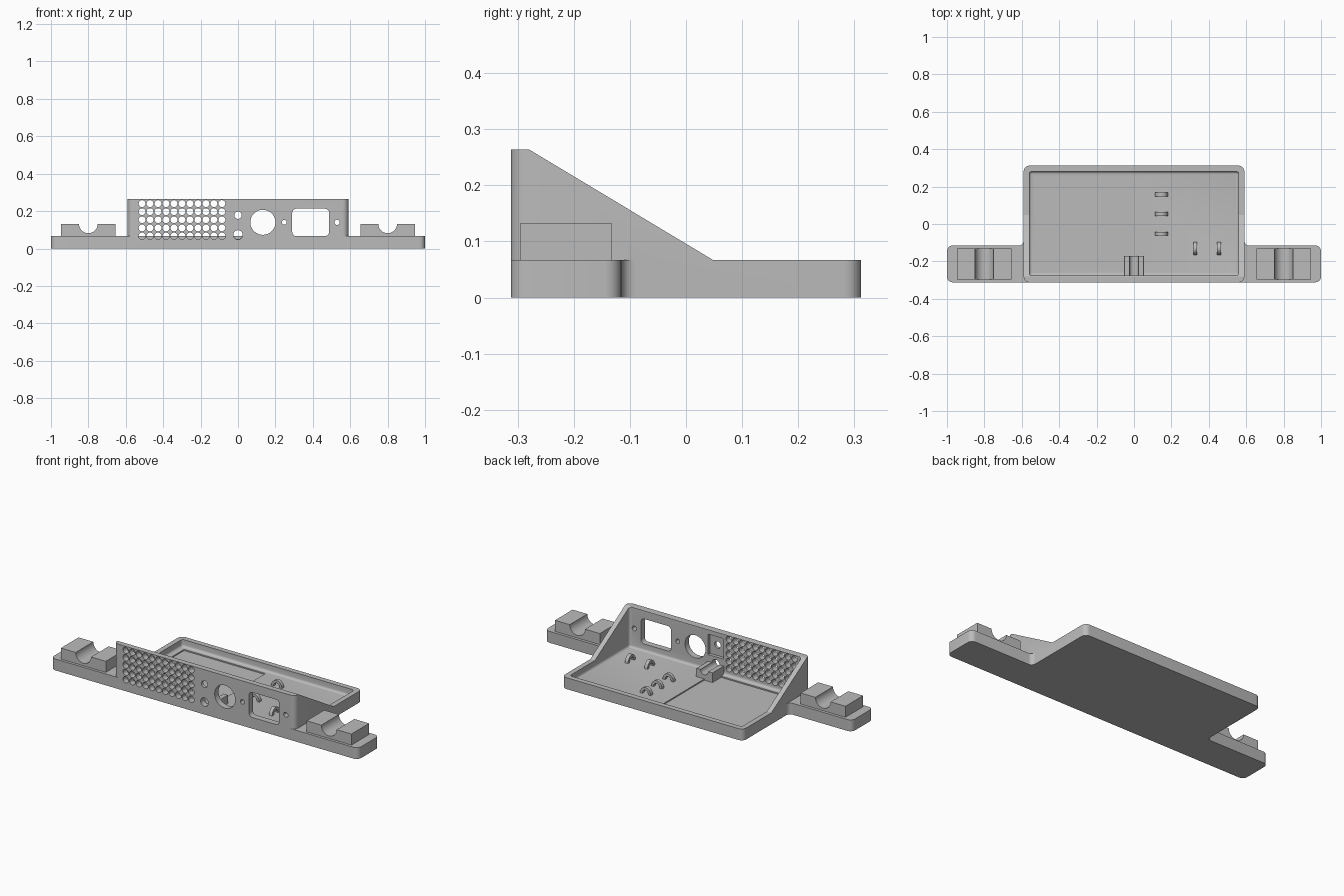
import bpy, bmesh, math
from mathutils import Vector

default = bpy.data.objects.get("Cube")
if default:
    bpy.data.objects.remove(default, do_unlink=True)

grey = bpy.data.materials.new("matte_grey")
grey.use_nodes = True
grey.diffuse_color = (0.5, 0.5, 0.5, 1)
grey.node_tree.nodes["Principled BSDF"].inputs["Base Color"].default_value = (0.5, 0.5, 0.5, 1)


def circle(cx, cy, r, n=24):
    return [(cx + r * math.cos(2 * math.pi * i / n), cy + r * math.sin(2 * math.pi * i / n))
            for i in range(n)]


def rounded(x0, x1, y0, y1, r, n=6):
    pts = []
    corners = [(x1 - r, y1 - r), (x0 + r, y1 - r), (x0 + r, y0 + r), (x1 - r, y0 + r)]
    for k, (cx, cy) in enumerate(corners):
        for i in range(n + 1):
            a = math.pi / 2 * (k + i / n)
            pts.append((cx + r * math.cos(a), cy + r * math.sin(a)))
    return pts


# Maps a 2D outline point and an extrusion depth to space
PLACE = {"x": lambda u, v, d: (d, u, v),
         "y": lambda u, v, d: (u, d, v),
         "z": lambda u, v, d: (u, v, d)}


def prism(name, outlines, axis, a, b, bottom_bevel=0):
    """Extrude one or more closed outlines along an axis from a to b."""
    bm = bmesh.new()
    along = Vector(PLACE[axis](0, 0, b - a))
    for pts in outlines:
        face = bm.faces.new([bm.verts.new(PLACE[axis](u, v, a)) for u, v in pts])
        new = bmesh.ops.extrude_face_region(bm, geom=[face], use_keep_orig=True)["geom"]
        bmesh.ops.translate(bm, vec=along, verts=[g for g in new if isinstance(g, bmesh.types.BMVert)])
    if bottom_bevel:
        edges = [e for e in bm.edges if all(abs(v.co.z - a) < 1e-6 for v in e.verts)]
        bmesh.ops.bevel(bm, geom=edges, offset=bottom_bevel, segments=4, profile=0.5, affect='EDGES')
    bmesh.ops.recalc_face_normals(bm, faces=bm.faces)
    mesh = bpy.data.meshes.new(name)
    bm.to_mesh(mesh)
    bm.free()
    mesh.materials.append(grey)
    obj = bpy.data.objects.new(name, mesh)
    bpy.context.collection.objects.link(obj)
    return obj


def activate(obj):
    bpy.ops.object.select_all(action='DESELECT')
    obj.select_set(True)
    bpy.context.view_layer.objects.active = obj


def combine(obj, other, operation='DIFFERENCE'):
    other.hide_render = True
    mod = obj.modifiers.new("combine", 'BOOLEAN')
    mod.operation, mod.solver, mod.object = operation, 'EXACT', other
    activate(obj)
    bpy.ops.object.modifier_apply(modifier=mod.name)
    bpy.data.objects.remove(other, do_unlink=True)


def smooth(obj):
    activate(obj)
    bpy.ops.object.shade_smooth_by_angle(angle=math.radians(30))


FLOOR, RIM, TOP = 0.025, 0.067, 0.264
FRONT, BACK, HALF = -0.312, 0.312, 0.59

# Tray body: rounded block, sloped sides, flat mounting bar
body = prism("tray_body", [rounded(-HALF, HALF, FRONT, BACK, 0.03)], "z", 0, TOP)
slope = [(-0.28, TOP), (0.048, RIM), (0.5, RIM), (0.5, 0.5), (-0.28, 0.5)]
combine(body, prism("slope_cutter", [slope], "x", -1, 1))
bar = prism("mounting_bar", [rounded(-1, 1, FRONT, -0.115, 0.03)], "z", 0, RIM)
combine(body, bar, 'UNION')

# Concave fillets where the bar meets the tray
for s in (-1, 1):
    r = 0.025
    arc = [(s * (HALF + r - r * math.cos(t)), -0.115 + r - r * math.sin(t))
           for t in [math.pi / 2 * i / 6 for i in range(7)]]
    inner = [(s * (HALF + r), -0.13), (s * (HALF - 0.02), -0.13), (s * (HALF - 0.02), -0.115 + r)]
    combine(body, prism("fillet", [arc + inner], "z", 0, RIM), 'UNION')

# Hollow interior with rounded floor edge and a shallow bay on the right
combine(body, prism("cavity_cutter", [rounded(-0.56, 0.56, -0.276, 0.281, 0.015)],
                    "z", FLOOR, 0.5, 0.014))
combine(body, prism("bay_cutter", [rounded(-0.53, 0.0, -0.25, 0.255, 0.005)],
                    "z", FLOOR - 0.007, FLOOR + 0.01))

# Thinned pocket behind the indicator hole
combine(body, prism("pocket_cutter", [rounded(-0.05, 0.05, 0.115, 0.235, 0.003)],
                    "y", -0.295, -0.25))

# Front panel openings
vents = [circle(-0.513 + 0.0427 * c, 0.067 + 0.0433 * r, 0.0185, 16)
         for c in range(11) for r in range(5)]
ports = [circle(0, 0.178, 0.02), circle(0, 0.073, 0.025),
         circle(0.133, 0.14, 0.067, 40), circle(0.247, 0.14, 0.013),
         circle(0.53, 0.14, 0.014), rounded(0.29, 0.487, 0.066, 0.213, 0.022)]
combine(body, prism("panel_cutter", vents + ports, "y", -0.4, -0.262))
smooth(body)

# Cable rest behind the lower hole
rest = prism("cable_rest", [rounded(-0.053, 0.053, FLOOR - 0.01, 0.075, 0.003)], "y", -0.277, -0.17)
combine(rest, prism("rest_cutter", [circle(0, 0.075, 0.025)], "y", -0.3, -0.1))
smooth(rest)

# Grooved cradles on both ends of the bar
for side, s in (("right", -1), ("left", 1)):
    outline = [(s * 0.8 + x, z) for x, z in
               ((-0.146, RIM - 0.005), (0.146, RIM - 0.005), (0.146, 0.132), (-0.146, 0.132))]
    cradle = prism(side + "_cradle", [outline], "y", -0.296, -0.132)
    combine(cradle, prism("groove_cutter", [circle(s * 0.8, 0.132, 0.05, 40)], "y", -0.4, 0))
    smooth(cradle)


# Small cable tie arches on the floor
def arch(name, u, axis, depth):
    angles = [math.pi * i / 12 for i in range(13)]
    ring = [(u + 0.035 * math.cos(t), FLOOR + 0.04 * math.sin(t)) for t in angles]
    ring += [(u + 0.02 * math.cos(t), FLOOR + 0.024 * math.sin(t)) for t in reversed(angles)]
    smooth(prism(name, [ring], axis, depth - 0.01, depth + 0.01))


for i, y in enumerate((0.158, 0.054, -0.052)):
    arch(f"cross_tie_arch_{i + 1}", 0.147, "y", y)
for i, x in enumerate((0.328, 0.454)):
    arch(f"long_tie_arch_{i + 1}", -0.13, "x", x)
